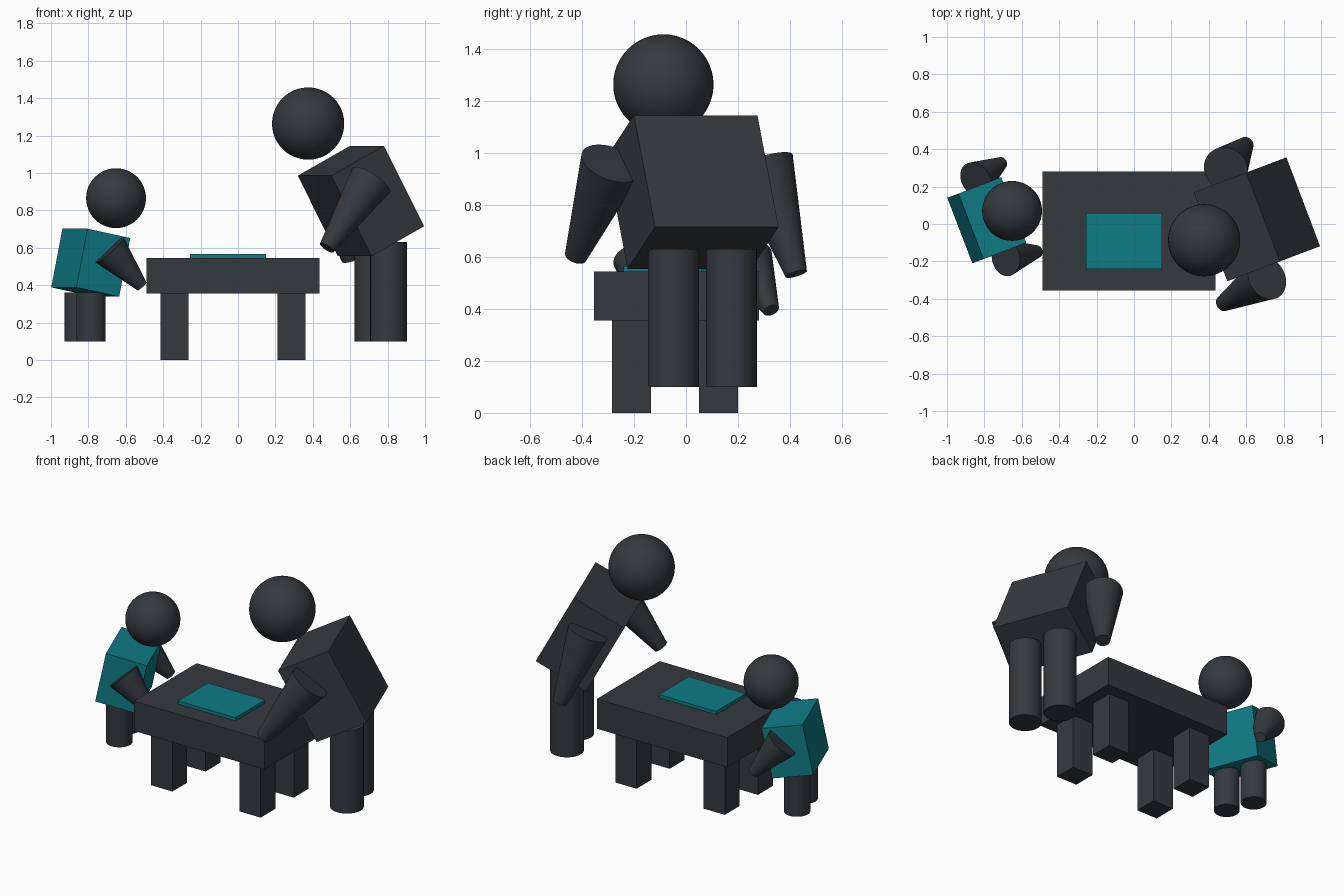
import bpy
from math import radians
from mathutils import Vector, Matrix

cube = bpy.data.objects.get("Cube")
if cube:
    bpy.data.objects.remove(cube, do_unlink=True)


def make_material(name, rgb):
    mat = bpy.data.materials.new(name)
    mat.use_nodes = True
    mat.diffuse_color = (*rgb, 1)
    mat.node_tree.nodes["Principled BSDF"].inputs["Base Color"].default_value = (*rgb, 1)
    return mat


charcoal = make_material("charcoal", (0.034, 0.042, 0.051))
teal = make_material("teal", (0.0044, 0.20, 0.238))


def finish(name, mat, smooth=False):
    obj = bpy.context.object
    obj.name = name
    obj.data.materials.append(mat)
    if smooth:
        bpy.ops.object.shade_smooth_by_angle(angle=radians(35))
    return obj


def box(name, center, size, mat, rotation=(0, 0, 0)):
    bpy.ops.mesh.primitive_cube_add(size=1, location=center, rotation=rotation)
    bpy.context.object.scale = size
    return finish(name, mat)


def ball(name, center, radius, mat):
    bpy.ops.mesh.primitive_uv_sphere_add(segments=48, ring_count=24, radius=radius, location=center)
    return finish(name, mat, True)


def limb(name, start, end, r_start, r_end, mat):
    """Capped tapered tube between two points."""
    start, end = Vector(start), Vector(end)
    axis = end - start
    bpy.ops.mesh.primitive_cone_add(
        vertices=48, radius1=r_start, radius2=r_end, depth=axis.length,
        location=(start + end) / 2, rotation=axis.to_track_quat('Z', 'Y').to_euler())
    return finish(name, mat, True)


def figure(name, center, size, lean, yaw, mat, head, head_r, hip, leg_gap, leg_r, leg_top,
           shoulder, arm_r, hand_r, hands):
    """Person with a leaning box torso, ball head, tube legs and tapered arms."""
    turn = Matrix.Rotation(radians(yaw), 3, 'Z')
    box(name + "_torso", center, size, mat, (0, radians(lean), radians(yaw)))
    ball(name + "_head", head, head_r, charcoal)
    for label, side, hand in zip(("near", "far"), (-1, 1), hands):
        foot = Vector(hip) + turn @ Vector((0, side * leg_gap / 2, 0))
        limb(f"{name}_{label}_leg", (foot.x, foot.y, 0.1), (foot.x, foot.y, leg_top),
             leg_r, leg_r, charcoal)
        joint = Vector(center) + turn @ Vector((shoulder[0], side * shoulder[1], shoulder[2]))
        limb(f"{name}_{label}_arm", joint, hand, arm_r, hand_r, charcoal)


# Table with four legs and a sheet on top
box("table_top", (-0.027, -0.037, 0.45), (0.925, 0.635, 0.19), charcoal)
for lx, xname in ((-0.34, "right"), (0.285, "left")):
    for ly, yname in ((-0.21, "front"), (0.125, "back")):
        box(f"table_leg_{yname}_{xname}", (lx, ly, 0.178), (0.15, 0.15, 0.356), charcoal)
box("sheet", (-0.053, -0.09, 0.555), (0.405, 0.30, 0.022), teal)

# Large figure bending over the table
figure("adult", (0.657, 0.025, 0.85), (0.34, 0.508, 0.488), -28.1, 20.7, charcoal,
       head=(0.375, -0.087, 1.264), head_r=0.193,
       hip=(0.763, 0.063, 0), leg_gap=0.238, leg_r=0.098, leg_top=0.63,
       shoulder=(-0.06, 0.312, 0.11), arm_r=0.12, hand_r=0.043,
       hands=((0.475, -0.425, 0.60), (0.597, 0.424, 0.535)))

# Small figure in teal on the other side
figure("child", (-0.787, 0.02, 0.52), (0.25, 0.375, 0.32), 11.5, 21, teal,
       head=(-0.652, 0.07, 0.865), head_r=0.16,
       hip=(-0.819, 0.008, 0), leg_gap=0.183, leg_r=0.077, leg_top=0.36,
       shoulder=(0.023, 0.223, 0.068), arm_r=0.10, hand_r=0.032,
       hands=((-0.513, -0.147, 0.393), (-0.705, 0.328, 0.395)))
